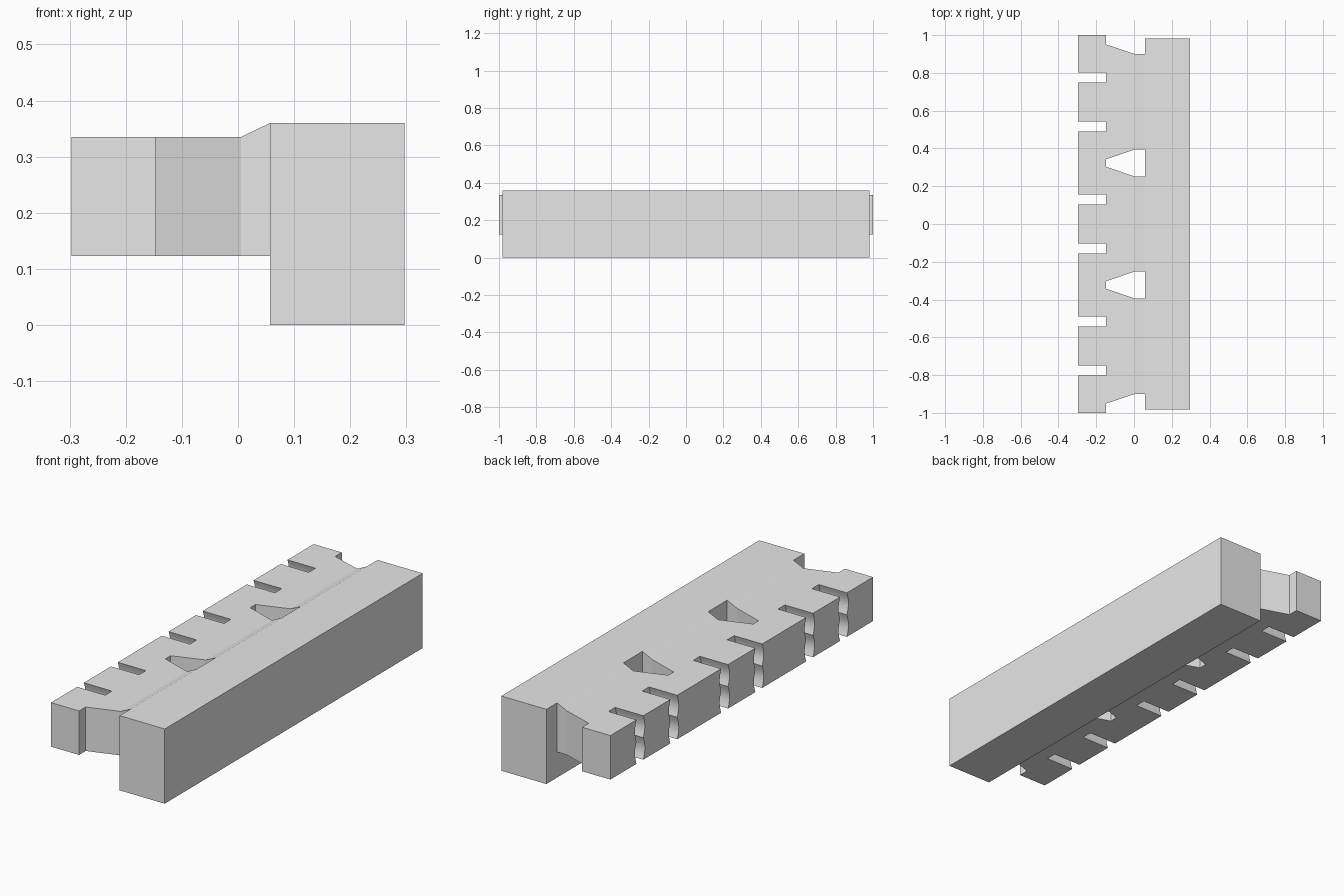
import bpy, bmesh, math
from mathutils import Vector

if "Cube" in bpy.data.objects:
    bpy.data.objects.remove(bpy.data.objects["Cube"], do_unlink=True)

grey = bpy.data.materials.new("light grey")
grey.use_nodes = True
grey.diffuse_color = (0.8, 0.8, 0.8, 1)
grey.node_tree.nodes["Principled BSDF"].inputs["Base Color"].default_value = (0.8, 0.8, 0.8, 1)


def prism(bm, points, direction):
    """Extrude a closed outline along a direction."""
    face = bm.faces.new([bm.verts.new(p) for p in points])
    moved = bmesh.ops.extrude_face_region(bm, geom=[face])["geom"]
    bmesh.ops.translate(bm, vec=direction,
                        verts=[g for g in moved if isinstance(g, bmesh.types.BMVert)])


def finish(bm, name):
    bmesh.ops.recalc_face_normals(bm, faces=bm.faces)
    mesh = bpy.data.meshes.new(name)
    bm.to_mesh(mesh)
    bm.free()
    mesh.materials.append(grey)
    obj = bpy.data.objects.new(name, mesh)
    bpy.context.collection.objects.link(obj)
    return obj


LOW, SHELF, TOP = 0.123, 0.335, 0.36     # heights
SIDE, TOOTH, STEP = 0.297, -0.147, 0.057   # x positions

# Main body: tall bar with a ledge on one side and a sloped shoulder
bm = bmesh.new()
section = [(STEP, 0), (SIDE, 0), (SIDE, TOP), (STEP, TOP),
           (0.005, SHELF), (-SIDE, SHELF), (-SIDE, LOW), (STEP, LOW)]
prism(bm, [(x, -1, z) for x, z in section], Vector((0, 2, 0)))
body = finish(bm, "terminal_body")

# Cutters for both halves
bm = bmesh.new()
for s in (-1, 1):
    # Recess across each end
    end = [(TOOTH, 1.1), (TOOTH, 0.95), (0.005, 0.9), (STEP, 0.9),
           (STEP, 0.982), (0.4, 0.982), (0.4, 1.1)]
    prism(bm, [(x, s * y, -0.1) for x, y in end], Vector((0, 0, 0.6)))

    # Tapered through opening in the ledge
    hole = [(TOOTH, 0.02), (0.005, 0.072), (STEP, 0.072),
            (STEP, -0.072), (0.005, -0.072), (TOOTH, -0.02)]
    prism(bm, [(x, s * (0.323 + y), 0) for x, y in hole], Vector((0, 0, 0.5)))

    # Slots between teeth, each with two shallow hollows in its walls
    steps = 12
    wall = [(0.026, LOW - 0.05)]
    for i in range(steps + 1):
        t = i / steps
        wall.append((0.026 + 0.012 * abs(math.sin(2 * math.pi * t)),
                     LOW + (SHELF - LOW) * t))
    wall.append((0.026, SHELF + 0.05))
    outline = wall + [(-w, z) for w, z in reversed(wall)]
    for centre in (0.13, 0.517, 0.775):
        prism(bm, [(-0.4, s * centre + w, z) for w, z in outline],
              Vector((0.4 + TOOTH, 0, 0)))
cutter = finish(bm, "slot_cutter")
cutter.hide_render = True
cutter.hide_viewport = True

# Cut everything in one pass
cut = body.modifiers.new("cut", "BOOLEAN")
cut.operation = "DIFFERENCE"
cut.solver = "EXACT"
cut.object = cutter
bpy.context.view_layer.update()
graph = bpy.context.evaluated_depsgraph_get()
body.data = bpy.data.meshes.new_from_object(body.evaluated_get(graph))
body.modifiers.clear()
bpy.data.objects.remove(cutter, do_unlink=True)

# Smooth the hollows, keep the block edges crisp
bpy.ops.object.select_all(action="DESELECT")
body.select_set(True)
bpy.context.view_layer.objects.active = body
bpy.ops.object.shade_smooth_by_angle(angle=math.radians(15))
